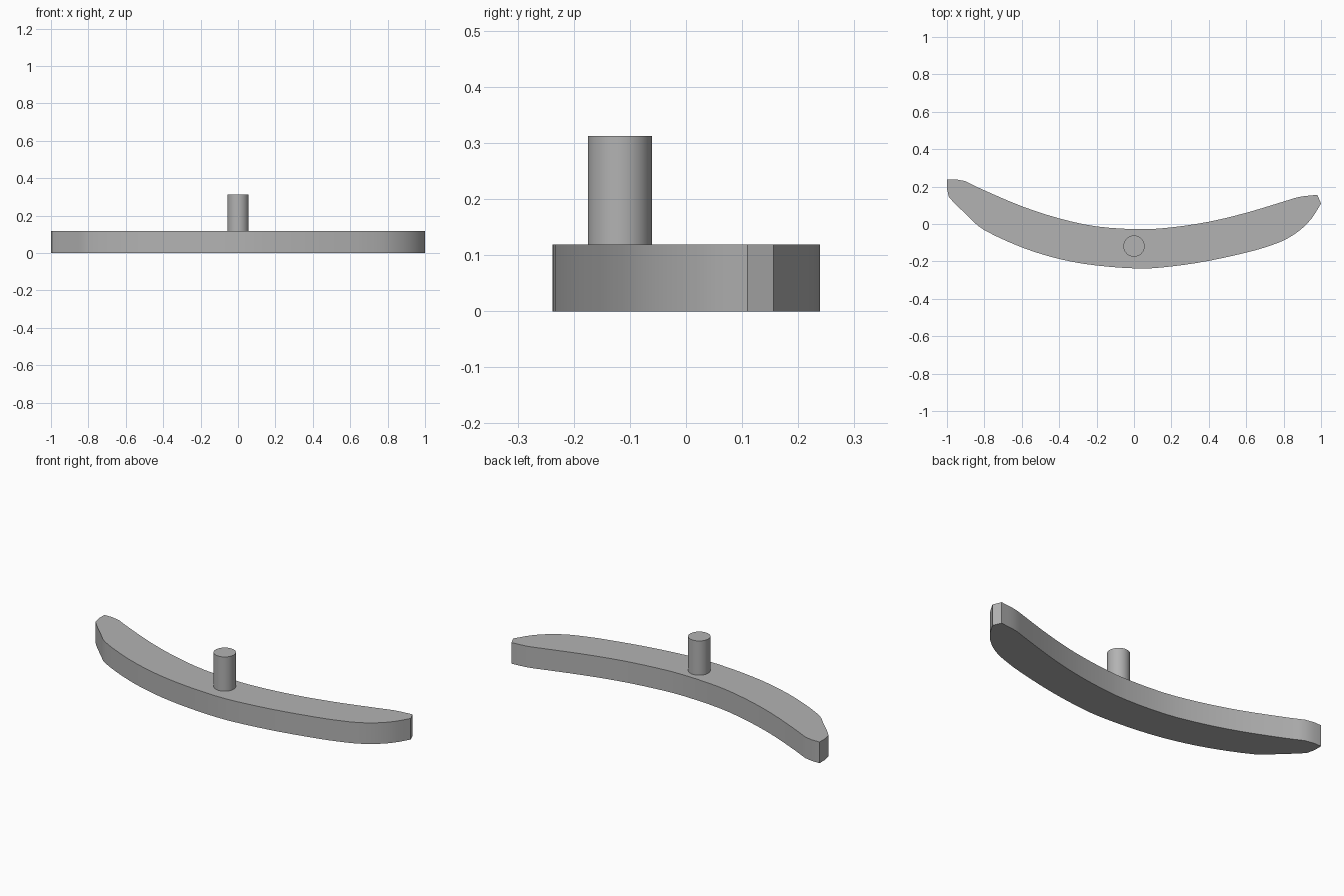
import bpy, bmesh, math
from mathutils import Vector

cube = bpy.data.objects.get("Cube")
if cube:
    bpy.data.objects.remove(cube, do_unlink=True)

grey = bpy.data.materials.new("plain grey")
grey.use_nodes = True
colour = (0.45, 0.45, 0.45, 1)
grey.diffuse_color = colour
grey.node_tree.nodes["Principled BSDF"].inputs["Base Color"].default_value = colour


def smooth_path(points, steps=3):
    """Catmull-Rom curve through the points."""
    p = [Vector(q) for q in points]
    p = [2 * p[0] - p[1]] + p + [2 * p[-1] - p[-2]]
    out = []
    for a, b, c, d in zip(p, p[1:], p[2:], p[3:]):
        for i in range(steps):
            t = i / steps
            out.append(0.5 * (2 * b + (c - a) * t + (2 * a - 5 * b + 4 * c - d) * t ** 2
                              + (3 * b - a - 3 * c + d) * t ** 3))
    return out + [p[-2]]


def extrude_outline(name, outline, z0, z1):
    bm = bmesh.new()
    base = bm.faces.new([bm.verts.new((q[0], q[1], z0)) for q in outline])
    top = bmesh.ops.extrude_face_region(bm, geom=[base], use_keep_orig=True)["geom"]
    for v in top:
        if isinstance(v, bmesh.types.BMVert):
            v.co.z = z1
    bmesh.ops.recalc_face_normals(bm, faces=bm.faces)
    mesh = bpy.data.meshes.new(name)
    bm.to_mesh(mesh)
    bm.free()
    obj = bpy.data.objects.new(name, mesh)
    bpy.context.collection.objects.link(obj)
    mesh.materials.append(grey)
    bpy.ops.object.select_all(action="DESELECT")
    obj.select_set(True)
    bpy.context.view_layer.objects.active = obj
    bpy.ops.object.shade_smooth_by_angle(angle=math.radians(25))
    return obj


# Curved bar: concave back edge, blunt right end, convex front edge, rounded left end
back_edge = [(0.98, 0.156), (0.885, 0.145), (0.8, 0.12), (0.6, 0.06), (0.4, 0.012),
             (0.2, -0.018), (0.03, -0.028), (-0.2, -0.013), (-0.4, 0.03),
             (-0.6, 0.095), (-0.8, 0.18), (-0.905, 0.23)]
front_edge = [(-0.99, 0.145), (-0.96, 0.112), (-0.88, 0.035), (-0.8, -0.033),
              (-0.6, -0.125), (-0.4, -0.187), (-0.2, -0.222), (0.03, -0.238),
              (0.2, -0.227), (0.4, -0.197), (0.6, -0.153), (0.7, -0.125),
              (0.8, -0.088), (0.885, -0.035), (0.95, 0.03), (1.0, 0.11)]
right_end = [(-0.955, 0.239), (-1.0, 0.238), (-1.0, 0.19)]
extrude_outline("curved_bar", smooth_path(back_edge) + right_end + smooth_path(front_edge),
                0, 0.119)

# Upright round peg
circle = [(0.057 * math.cos(a), -0.118 + 0.057 * math.sin(a))
          for a in (i * math.tau / 32 for i in range(32))]
extrude_outline("peg", circle, 0.119, 0.312)
